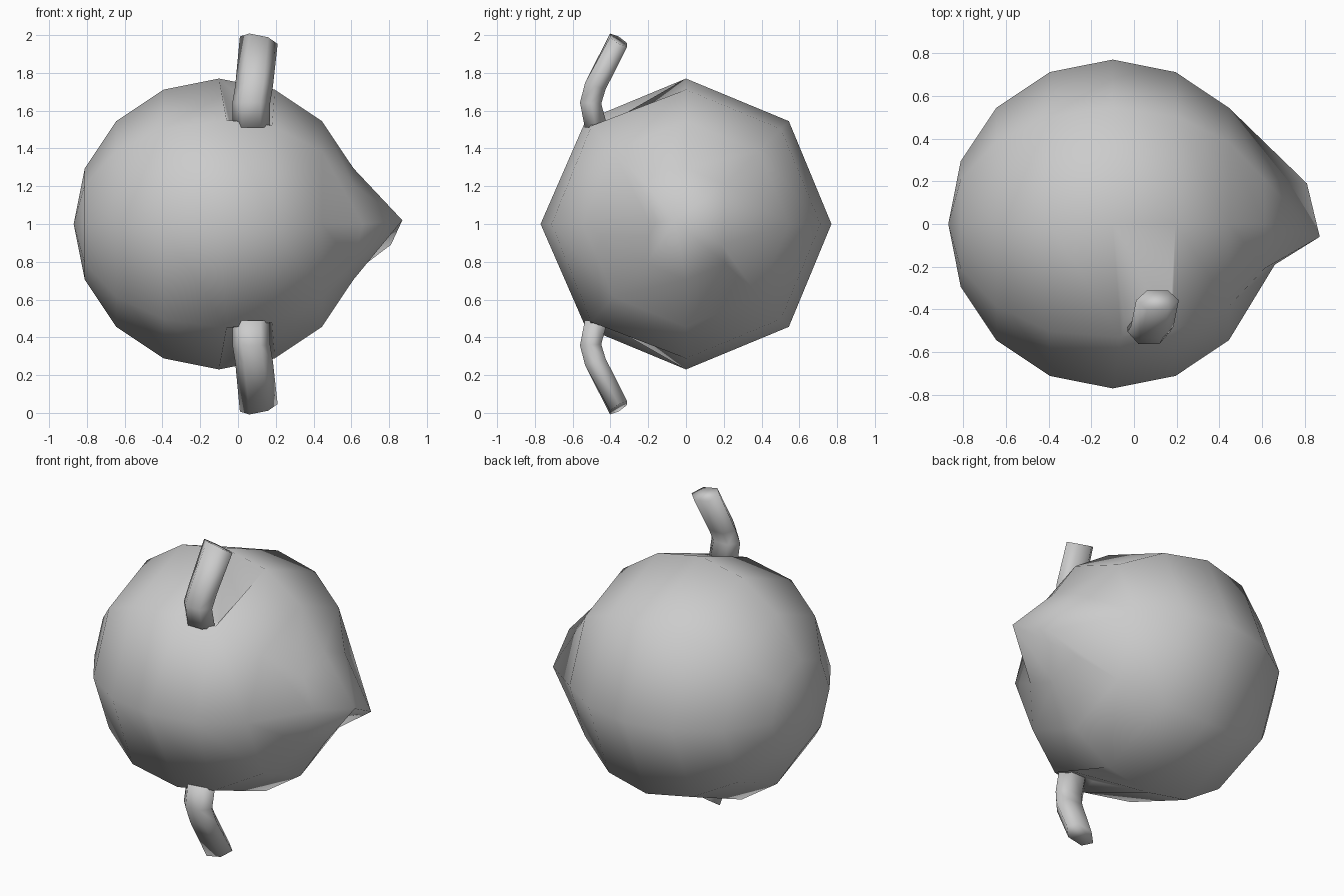
import bpy, bmesh
from math import sin, cos, pi, radians

if "Cube" in bpy.data.objects:
    bpy.data.objects.remove(bpy.data.objects["Cube"])

R, CX, CZ, SIDES = 0.77, -0.10, 1.0, 8


def finish(bm, name):
    bmesh.ops.recalc_face_normals(bm, faces=bm.faces)
    me = bpy.data.meshes.new(name)
    bm.to_mesh(me)
    bm.free()
    for p in me.polygons:
        p.use_smooth = True
    ob = bpy.data.objects.new(name, me)
    bpy.context.collection.objects.link(ob)
    return ob


def build_body():
    bm = bmesh.new()
    # rings around the x axis; side 0 is up, 2 is the front
    rings = []
    for i in range(1, 8):
        a = pi * i / 8
        rings.append([bm.verts.new((CX - R * cos(a), -R * sin(a) * sin(j * pi / 4),
                                    CZ + R * sin(a) * cos(j * pi / 4)))
                      for j in range(SIDES)])
    left = bm.verts.new((CX - R, 0, CZ))
    nose = bm.verts.new((0.87, -0.06, 1.02))
    # lopsided nose
    rings[6][2].co = (0.66, -0.19, 1.0)
    rings[6][6].co = (0.81, 0.19, 0.89)
    for j in range(SIDES):
        k = (j + 1) % SIDES
        bm.faces.new((left, rings[0][j], rings[0][k]))
        bm.faces.new((nose, rings[6][k], rings[6][j]))
        for i in range(6):
            if i == 3 and j in (0, 3):
                continue  # left open for the horn grooves
            bm.faces.new((rings[i][j], rings[i + 1][j], rings[i + 1][k], rings[i][k]))
    # sunken groove behind each horn
    for top, front, s in ((0, 1, 1), (4, 3, -1)):
        t1, t2 = rings[3][top], rings[4][top]
        f1, f2 = rings[3][front], rings[4][front]
        f1.co = (-0.06, -0.53, CZ + s * 0.55)
        f2.co = (0.18, -0.50, CZ + s * 0.52)
        g1 = bm.verts.new((-0.04, -0.42, CZ + s * 0.53))
        g2 = bm.verts.new((0.17, -0.42, CZ + s * 0.53))
        for f in ((t1, t2, g2, g1), (t1, g1, f1), (t2, f2, g2), (f1, g1, g2, f2)):
            bm.faces.new(f)
    return finish(bm, "body")


def build_horn(name, s):
    bm = bmesh.new()
    # centre x, y, height from middle, half width, half depth, tilt
    path = [(0.07, -0.475, 0.51, 0.10, 0.070, 0),
            (0.07, -0.505, 0.64, 0.10, 0.065, 3),
            (0.085, -0.48, 0.73, 0.10, 0.066, 18),
            (0.11, -0.357, 0.973, 0.10, 0.060, 29)]
    loops = []
    for x, y, h, w, d, t in path:
        t = radians(t)
        loop = []
        for n in range(6):
            u, v = w * cos(n * pi / 3), d * sin(n * pi / 3)
            loop.append(bm.verts.new((x + u, y + v * cos(t),
                                      CZ + s * (h - v * sin(t) - 0.2 * u * (h > 0.9)))))
        loops.append(loop)
    for a, b in zip(loops, loops[1:]):
        for n in range(6):
            m = (n + 1) % 6
            bm.faces.new((a[n], a[m], b[m], b[n]))
    bm.faces.new(loops[0])
    bm.faces.new(loops[-1])
    return finish(bm, name)


build_body()
build_horn("upper_horn", 1)
build_horn("lower_horn", -1)
